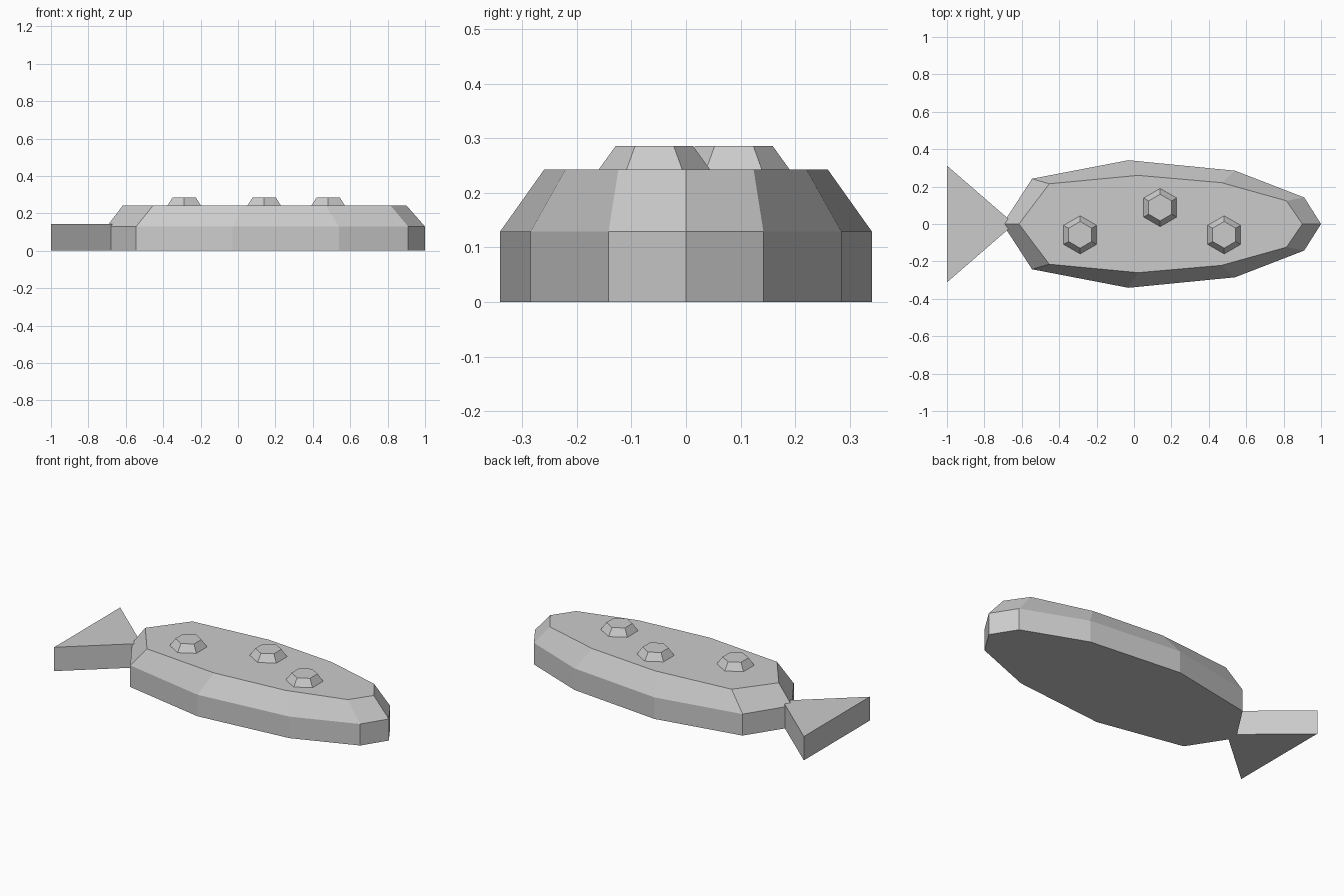
import bpy
import math

cube = bpy.data.objects.get("Cube")
if cube:
    bpy.data.objects.remove(cube, do_unlink=True)

GREY = (0.6, 0.6, 0.6, 1.0)
grey = bpy.data.materials.new("plain grey")
grey.use_nodes = True
grey.diffuse_color = GREY
grey.node_tree.nodes["Principled BSDF"].inputs["Base Color"].default_value = GREY


def loft(name, rings):
    """Closed flat-faced solid through (outline, z) rings of equal point count."""
    n = len(rings[0][0])
    verts = [(x, y, z) for outline, z in rings for x, y in outline]
    faces = [tuple(reversed(range(n))), tuple(range(len(verts) - n, len(verts)))]
    for r in range(len(rings) - 1):
        for i in range(n):
            a, b = r * n + i, r * n + (i + 1) % n
            faces.append((a, b, b + n, a + n))
    mesh = bpy.data.meshes.new(name)
    mesh.from_pydata(verts, [], faces)
    mesh.materials.append(grey)
    obj = bpy.data.objects.new(name, mesh)
    bpy.context.collection.objects.link(obj)
    return obj


def mirrored(half):
    """Complete a nose-to-tail half outline across the long axis."""
    return half + [(x, -y) for x, y in reversed(half[1:-1])]


def hexagon(x, y, radius):
    angles = [math.radians(30 + 60 * i) for i in range(6)]
    return [(x + radius * math.cos(a), y + radius * math.sin(a)) for a in angles]


# Body: straight lower wall, sloped shoulder, flat top
rim = mirrored([(1.0, 0), (0.91, 0.142), (0.54, 0.285), (-0.03, 0.341), (-0.545, 0.242), (-0.702, 0)])
deck = mirrored([(0.9, 0), (0.815, 0.124), (0.468, 0.221), (0.022, 0.26), (-0.453, 0.215), (-0.615, 0)])
BODY_TOP = 0.243
loft("body", [(rim, 0), (rim, 0.129), (deck, BODY_TOP)])

# Tail: triangular wedge running into the body
tail = [(-1.0, 0.312), (-1.0, -0.312), (-0.64, 0)]
loft("tail_fin", [(tail, 0), (tail, 0.143)])

# Studs: tapered hexagons on the flat top
for label, x, y in (("rear", -0.288, -0.058), ("middle", 0.14, 0.088), ("front", 0.482, -0.058)):
    loft(label + "_stud", [(hexagon(x, y, 0.102), BODY_TOP), (hexagon(x, y, 0.071), 0.286)])
